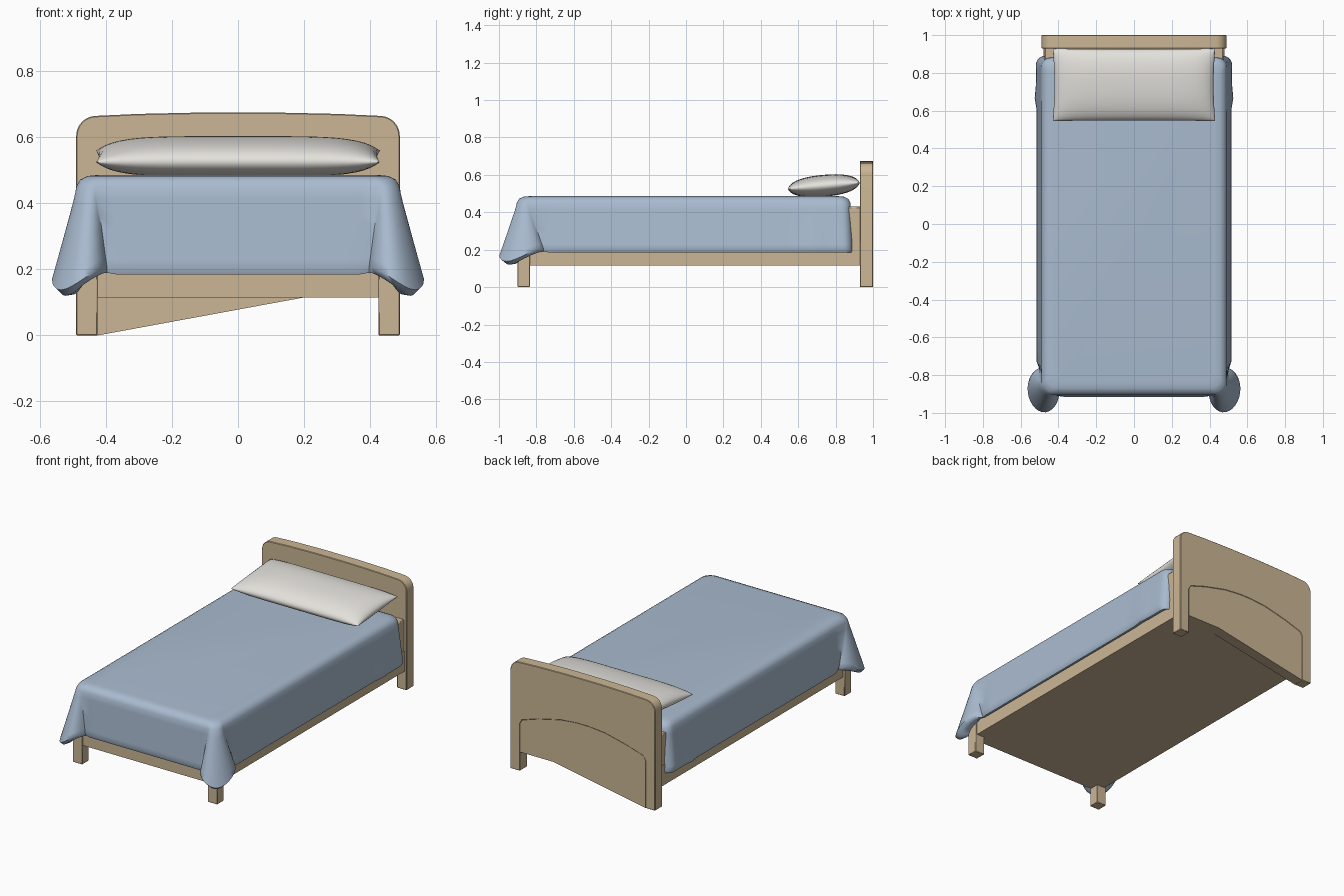
import bpy, bmesh
from math import sin, cos, pi, radians, sqrt

if "Cube" in bpy.data.objects:
    bpy.data.objects.remove(bpy.data.objects["Cube"])


def material(name, rgb):
    m = bpy.data.materials.new(name)
    m.diffuse_color = (*rgb, 1)
    m.use_nodes = True
    m.node_tree.nodes["Principled BSDF"].inputs["Base Color"].default_value = m.diffuse_color
    return m


WOOD = material("wood", (0.60, 0.47, 0.30))
BLUE = material("blue_cloth", (0.40, 0.50, 0.63))
LINEN = material("linen", (0.78, 0.76, 0.72))


def finish(name, bm, mat, smooth=None):
    bmesh.ops.recalc_face_normals(bm, faces=bm.faces)
    me = bpy.data.meshes.new(name)
    bm.to_mesh(me)
    bm.free()
    me.materials.append(mat)
    if smooth:
        me.shade_smooth()
        me.set_sharp_from_angle(angle=radians(smooth))
    ob = bpy.data.objects.new(name, me)
    bpy.context.collection.objects.link(ob)
    return ob


def prism(name, pts, y0, y1, mat=WOOD, bevel=0.0):
    """Extrude an x-z outline along y."""
    bm = bmesh.new()
    face = bm.faces.new([bm.verts.new((x, y0, z)) for x, z in pts])
    ext = bmesh.ops.extrude_face_region(bm, geom=[face])
    for v in ext["geom"]:
        if isinstance(v, bmesh.types.BMVert):
            v.co.y = y1
    ob = finish(name, bm, mat, 30)
    if bevel:
        b = ob.modifiers.new("bevel", "BEVEL")
        b.width, b.segments = bevel, 1
    return ob


def box(name, x0, x1, y0, y1, z0, z1, bevel=0.0):
    return prism(name, [(x0, z0), (x1, z0), (x1, z1), (x0, z1)], y0, y1, bevel=bevel)


def mirror_x(half):
    """Complete an outline given from the right side to the left."""
    return half + [(-x, z) for x, z in reversed(half)]


# Headboard: rounded top, legs, arched opening
outer = [(0.49, 0.0)]
outer += [(0.43 + 0.06 * cos(a * pi / 12), 0.605 + 0.06 * sin(a * pi / 12)) for a in range(7)]
outer += [(0.3, 0.671), (0.12, 0.675)]
arch = [(0.425, 0.29), (0.41, 0.315), (0.3, 0.35), (0.15, 0.385), (0.04, 0.395)]
outline = mirror_x(outer) + [(-0.425, 0.0)] + [(-x, z) for x, z in arch] \
    + list(reversed(arch)) + [(0.425, 0.0)]
prism("headboard", outline, 0.93, 1.0, bevel=0.003)

# Infill panel below the arch, with its slanted lower edge
prism("headboard_panel", mirror_x(arch) + [(-0.425, 0.0), (0.2, 0.115), (0.425, 0.115)],
      0.932, 0.998)

# Bed frame
box("bed_base", -0.478, 0.478, -0.893, 0.935, 0.115, 0.24)
box("head_rail", -0.475, 0.475, 0.86, 0.935, 0.2, 0.43, 0.006)
for side, s in (("left", -1), ("right", 1)):
    xs = sorted((0.425 * s, 0.49 * s))
    box("front_leg_" + side, *xs, -0.90, -0.835, 0.0, 0.24, 0.003)


def blanket():
    """Cloth lofted from a rounded top outline to a hem with flared foot corners."""
    top, hem = [], []                       # (x, y) and (x, y, z) for the right half
    for i in range(8):                      # foot edge
        x = 0.37 * i / 7
        top.append((x, -0.905))
        hem.append((x, -0.915, 0.185))
    n = 18
    for i in range(n + 1):                  # flared corner fold
        f = i / n
        a, b = radians(-165 + 240 * f), radians(-90 + 90 * f)
        c = sin(pi * f)
        r = 1 - 0.07 * c ** 4
        top.append((0.43 + 0.06 * cos(b), -0.845 + 0.06 * sin(b)))
        hem.append((0.48 + 0.086 * r * cos(a), -0.88 + 0.121 * r * sin(a),
                    0.19 - 0.07 * c ** 2.5))
    for i in range(24):                     # long side, rippled near the head
        y = -0.73 + 1.53 * i / 23
        top.append((0.49, y))
        ripple = 0.012 * sin((y - 0.6) * pi / 0.11) ** 2 if y > 0.6 else 0
        hem.append((0.515 + ripple, y, 0.185))
    for i in range(7):                      # head corner
        a = i * pi / 12
        top.append((0.44 + 0.05 * cos(a), 0.83 + 0.05 * sin(a)))
        hem.append((0.47 + 0.05 * cos(a), 0.84 + 0.05 * sin(a), 0.185))
    for i in range(5):                      # head edge
        x = 0.40 * (1 - i / 4)
        top.append((x, 0.88))
        hem.append((x, 0.89, 0.185))
    top += [(-x, y) for x, y in reversed(top[1:-1])]
    hem += [(-x, y, z) for x, y, z in reversed(hem[1:-1])]

    rings = []
    for inset, z in ((0.065, 0.486), (0.035, 0.483), (0.012, 0.472), (0.0, 0.45)):
        rings.append([(x * (1 - inset / 0.49), y * (1 - inset / 0.9), z) for x, y in top])
    for t in (0.15, 0.35, 0.55, 0.75, 0.9, 1.0):
        rings.append([(p[0] + (q[0] - p[0]) * t, p[1] + (q[1] - p[1]) * t,
                       0.45 + (q[2] + 0.018 - 0.45) * t) for p, q in zip(top, hem)])

    def inner(q):
        return max(-0.465, min(0.465, q[0])), max(-0.88, min(0.87, q[1]))
    for k, dz in ((0.2, 0.0), (0.55, 0.004), (1.0, 0.035)):   # rolled hem
        rings.append([(q[0] + (inner(q)[0] - q[0]) * k, q[1] + (inner(q)[1] - q[1]) * k,
                       q[2] + dz) for q in hem])

    bm = bmesh.new()
    vs = [[bm.verts.new(p) for p in ring] for ring in rings]
    m = len(top)
    bm.faces.new(vs[0])
    for a, b in zip(vs, vs[1:]):
        for i in range(m):
            j = (i + 1) % m
            bm.faces.new((a[i], a[j], b[j], b[i]))
    finish("blanket", bm, BLUE, 60)


blanket()


def pillow():
    """Two puffed sheets joined along the seam, tilted up at the head."""
    nu, nv = 28, 18
    bm = bmesh.new()
    for side in (1, -1):
        grid = []
        for i in range(nu + 1):
            u = sin(pi * (i / nu - 0.5))
            row = []
            for j in range(nv + 1):
                v = sin(pi * (j / nv - 0.5))
                h = 0.058 * sqrt(max(0, (1 - abs(u) ** 5) * (1 - abs(v) ** 2.4)))
                x = u * 0.43 * (1 - 0.02 * (1 - v * v))
                y = v * 0.192 * (1 - 0.02 * (1 - u * u))
                row.append(bm.verts.new((x, 0.737 + y - 0.08 * h * side,
                                         0.542 + side * h + 0.09 * y)))
            grid.append(row)
        for i in range(nu):
            for j in range(nv):
                bm.faces.new((grid[i][j], grid[i + 1][j], grid[i + 1][j + 1], grid[i][j + 1]))
    bmesh.ops.remove_doubles(bm, verts=bm.verts, dist=0.0003)
    finish("pillow", bm, LINEN, 80)


pillow()
